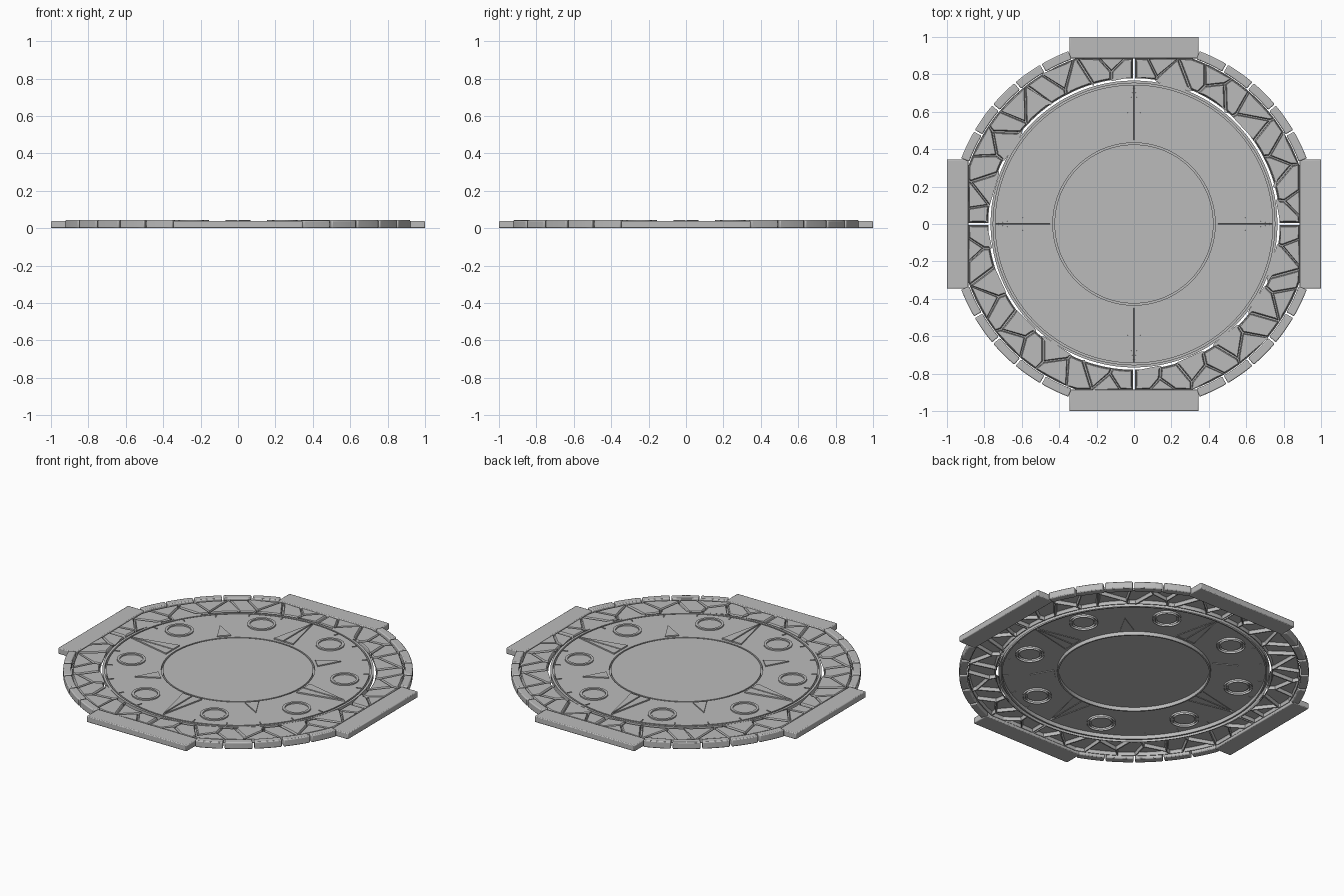
import bpy, bmesh, math, random
from mathutils import Vector, Matrix

if "Cube" in bpy.data.objects:
    bpy.data.objects.remove(bpy.data.objects["Cube"])

random.seed(7)
stone = bpy.data.materials.new("grey_stone")
stone.diffuse_color = (0.5, 0.5, 0.5, 1)
stone.use_nodes = True
stone.node_tree.nodes["Principled BSDF"].inputs["Base Color"].default_value = stone.diffuse_color
TOP = 0.037          # paving level
RAISED = 0.045       # curbs, rings and pointers


def finish(name, bm, smooth=False, bevel=0.0):
    bmesh.ops.recalc_face_normals(bm, faces=bm.faces)
    me = bpy.data.meshes.new(name)
    bm.to_mesh(me)
    bm.free()
    me.materials.append(stone)
    ob = bpy.data.objects.new(name, me)
    bpy.context.collection.objects.link(ob)
    if bevel:
        mod = ob.modifiers.new("rounded_edges", 'BEVEL')
        mod.width, mod.segments, mod.limit_method = bevel, 2, 'ANGLE'
    if smooth:
        bpy.context.view_layer.objects.active = ob
        ob.select_set(True)
        bpy.ops.object.shade_smooth_by_angle(angle=math.radians(35))
        ob.select_set(False)
    return ob


def polar(r, deg):
    a = math.radians(deg)
    return Vector((r * math.cos(a), r * math.sin(a), 0))


def prism(bm, pts, z0, z1):
    low = [bm.verts.new((p[0], p[1], z0)) for p in pts]
    high = [bm.verts.new((p[0], p[1], z1)) for p in pts]
    bm.faces.new(low[::-1])
    bm.faces.new(high)
    for i in range(len(pts)):
        j = (i + 1) % len(pts)
        bm.faces.new((low[i], low[j], high[j], high[i]))


def lathe(bm, profile, steps, centre=(0, 0)):
    rows = [[bm.verts.new((centre[0] + r * math.cos(2 * math.pi * k / steps),
                           centre[1] + r * math.sin(2 * math.pi * k / steps), z))
             for k in range(steps)] for r, z in profile]
    for a, b in zip(rows, rows[1:]):
        for k in range(steps):
            m = (k + 1) % steps
            bm.faces.new((a[k], a[m], b[m], b[k]))
    return rows


# Central floor: thin sheet with two ring grooves and a lowered rim
bm = bmesh.new()
rows = lathe(bm, [(0.425, TOP), (0.425, 0.014), (0.434, 0.014), (0.434, TOP),
                  (0.744, TOP), (0.744, 0.014), (0.753, 0.014), (0.753, TOP),
                  (0.767, TOP), (0.767, 0.008)], 96)
bm.faces.new(rows[0])
finish("central_floor", bm)

# Eight raised rings, each around a flat boss
bm = bmesh.new()
bosses = bmesh.new()
for k in range(8):
    c = polar(0.617, 22.5 + 45 * k)
    lathe(bm, [(0.081, TOP - 0.012), (0.081, RAISED), (0.066, RAISED), (0.066, TOP - 0.012)], 32, c)
    prism(bosses, [c + polar(0.058, 15 * i) for i in range(24)], TOP - 0.006, TOP + 0.001)
finish("raised_rings", bm)
finish("ring_bosses", bosses)


# Four long split pointers on the axes
bm = bmesh.new()
for k in range(4):
    rot = Matrix.Rotation(k * math.pi / 2, 3, 'Z')
    for s in (-1, 1):
        base = [(0.45, 0), (0.45, 0.066), (0.745, 0)]
        cap = [(0.45, 0.004), (0.45, 0.066), (0.725, 0.004)]
        low = [bm.verts.new(rot @ Vector((x, s * y, TOP - 0.004))) for x, y in base]
        high = [bm.verts.new(rot @ Vector((x, s * y, RAISED))) for x, y in cap]
        bm.faces.new(high)
        for i in range(3):
            j = (i + 1) % 3
            bm.faces.new((low[i], low[j], high[j], high[i]))
finish("long_pointers", bm)

# Four short pointers on the diagonals
bm = bmesh.new()
for k in range(4):
    rot = Matrix.Rotation(math.radians(45 + 90 * k), 3, 'Z')
    prism(bm, [rot @ Vector(p) for p in ((0.45, -0.04, 0), (0.59, 0, 0), (0.45, 0.04, 0))],
          TOP - 0.004, RAISED - 0.001)
finish("short_pointers", bm)

# Small tick marks near the rim of the floor
bm = bmesh.new()
for k in range(24):
    if k % 6:
        rot = Matrix.Rotation(math.radians(15 * k), 3, 'Z')
        prism(bm, [rot @ Vector(p) for p in ((0.712, -0.003, 0), (0.742, -0.003, 0),
                                             (0.742, 0.003, 0), (0.712, 0.003, 0))],
              TOP - 0.002, TOP + 0.004)
finish("tick_marks", bm)


# Crazy paving: irregular cells cut from the ring, one quarter at a time
def clip(poly, point, normal):
    """Keep the part of a polygon behind a line."""
    out = []
    for i, a in enumerate(poly):
        b = poly[(i + 1) % len(poly)]
        da, db = (a - point).dot(normal), (b - point).dot(normal)
        if da <= 0:
            out.append(a)
        if da * db < 0:
            out.append(a.lerp(b, da / (da - db)))
    return out


R_IN, R_OUT, SLIT, RAIL_IN = 0.779, 0.938, 0.005, 0.886
bm = bmesh.new()
for quarter in range(4):
    seeds = []
    for i in range(15):
        r = (0.815, 0.905, 0.86)[i % 3] + random.uniform(-0.015, 0.015)
        seeds.append(polar(r, (i + 0.5 + random.uniform(-0.28, 0.28)) * 6))
    rot = Matrix.Rotation(quarter * math.pi / 2, 3, 'Z')
    for s in seeds:
        poly = [Vector(p) for p in ((SLIT, SLIT, 0), (RAIL_IN, SLIT, 0),
                                    (RAIL_IN, RAIL_IN, 0), (SLIT, RAIL_IN, 0))]
        for o in seeds:
            if o is not s:
                poly = clip(poly, (s + o) / 2, (o - s).normalized())
        for d in range(0, 91, 3):
            poly = clip(poly, polar(R_OUT, d), polar(1, d))
        # bend the inner side onto the inner circle
        fine = []
        for i, a in enumerate(poly):
            b = poly[(i + 1) % len(poly)]
            n = max(1, int((b - a).length / 0.02)) if min(a.length, b.length) < R_IN else 1
            fine += [a.lerp(b, t / n) for t in range(n)]
        arc = [p for p in fine if p.length >= R_IN - 0.03]
        arc = [p if p.length >= R_IN else p.normalized() * R_IN for p in arc]
        lo = [p for p in fine if p.length < R_IN - 0.03]
        if lo:
            first = next(i for i, p in enumerate(fine)
                         if p.length < R_IN - 0.03 and fine[i - 1].length >= R_IN - 0.03)
            ring = fine[first:] + fine[:first]
            arc = [p if p.length >= R_IN else p.normalized() * R_IN
                   for p in ring if p.length >= R_IN - 0.03]
            a0 = math.degrees(math.atan2(arc[-1].y, arc[-1].x))
            a1 = math.degrees(math.atan2(arc[0].y, arc[0].x))
            arc += [polar(R_IN, a0 + (a1 - a0) * t / 5) for t in range(1, 5)]
        bm.faces.new([bm.verts.new(rot @ Vector((p.x, p.y, 0.016))) for p in arc])
bmesh.ops.remove_doubles(bm, verts=bm.verts, dist=0.002)
bmesh.ops.recalc_face_normals(bm, faces=bm.faces)
for f in bm.faces:
    if f.normal.z < 0:
        f.normal_flip()
cells = list(bm.faces)
bmesh.ops.inset_individual(bm, faces=cells, thickness=0.004, depth=0)
bmesh.ops.inset_individual(bm, faces=cells, thickness=0.002, depth=0.015)
bmesh.ops.inset_individual(bm, faces=cells, thickness=0.004, depth=0.005)
finish("crazy_paving", bm)

# Curb stones: five blocks between each pair of rails
bm = bmesh.new()
for quarter in range(4):
    for i in range(5):
        a0 = 90 * quarter + 20.5 + 9.8 * i + 0.3
        a1 = a0 + 9.2
        angles = [a0 + (a1 - a0) * t / 4 for t in range(5)]
        prism(bm, [polar(0.988, a) for a in angles] + [polar(0.942, a) for a in angles[::-1]],
              0, RAISED - random.uniform(0, 0.003))
finish("curb_stones", bm, smooth=True, bevel=0.006)

# Four straight edge rails
for k, side in enumerate(("right", "back", "left", "front")):
    bm = bmesh.new()
    rot = Matrix.Rotation(k * math.pi / 2, 3, 'Z')
    prism(bm, [rot @ Vector(p) for p in ((0.886, -0.345, 0), (1, -0.345, 0),
                                         (1, 0.345, 0), (0.886, 0.345, 0))], 0, TOP + 0.001)
    finish(side + "_rail", bm, smooth=True, bevel=0.005)
